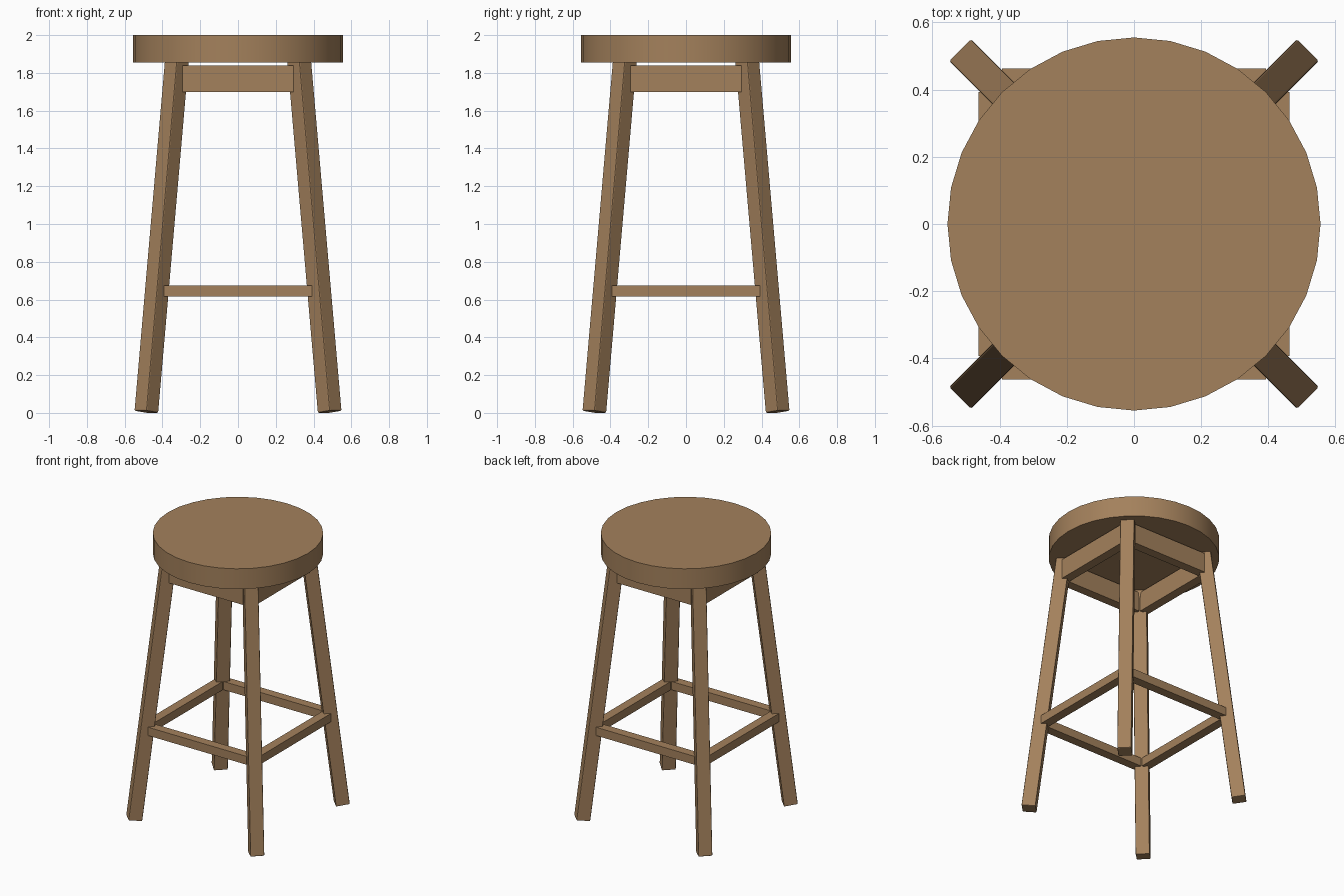
import bpy
from math import radians, sqrt, tan, cos
from mathutils import Matrix, Vector

cube = bpy.data.objects.get("Cube")
if cube:
    bpy.data.objects.remove(cube, do_unlink=True)

# One wood colour for everything
wood = bpy.data.materials.new("brown_wood")
wood.use_nodes = True
colour = (0.37, 0.22, 0.107, 1)
wood.diffuse_color = colour
wood.node_tree.nodes["Principled BSDF"].inputs["Base Color"].default_value = colour

SPLAY = radians(7)      # outward lean of the legs
FOOT = 0.687            # leg axis distance from the centre at the floor
LEG = 0.092             # leg thickness


def leg_axis(z):
    """Distance of a leg axis from the centre plane along x or y at height z."""
    return (FOOT - z * tan(SPLAY)) / sqrt(2)


def block(name, size, matrix, bevel=0.0):
    bpy.ops.mesh.primitive_cube_add(size=1)
    ob = bpy.context.object
    ob.name = name
    ob.data.transform(Matrix.Diagonal((*size, 1)))
    ob.matrix_world = matrix
    ob.data.materials.append(wood)
    if bevel:
        mod = ob.modifiers.new("soft_edges", "BEVEL")
        mod.width = bevel
        mod.segments = 2
    return ob


# Round seat
bpy.ops.mesh.primitive_cylinder_add(vertices=32, radius=0.555, depth=0.146,
                                    location=(0, 0, 1.927))
seat = bpy.context.object
seat.name = "seat"
seat.data.materials.append(wood)
bpy.ops.object.shade_smooth_by_angle(angle=radians(30))

# Four splayed square legs, set on the diagonals
base, top = 0.0056, 1.865
for i, name in enumerate(("back_left", "back_right", "front_right", "front_left")):
    turn = Matrix.Rotation(radians(45 + 90 * i), 4, "Z")
    mid = (base + top) / 2
    place = Matrix.Translation(Vector((FOOT - mid * tan(SPLAY), 0, mid)))
    lean = Matrix.Rotation(-SPLAY, 4, "Y")
    block(name + "_leg", (LEG, LEG, (top - base) / cos(SPLAY)),
          turn @ place @ lean, 0.006)

# Aprons under the seat and foot rails between the legs
for part, z, height in (("apron", 1.77, 0.14), ("foot_rail", 0.645, 0.06)):
    offset = leg_axis(z)
    length = 2 * (offset - 0.037)
    for i, side in enumerate(("back", "right", "front", "left")):
        turn = Matrix.Rotation(radians(90 * i), 4, "Z")
        block(f"{side}_{part}", (length, 0.065, height),
              turn @ Matrix.Translation((0, offset, z)))
